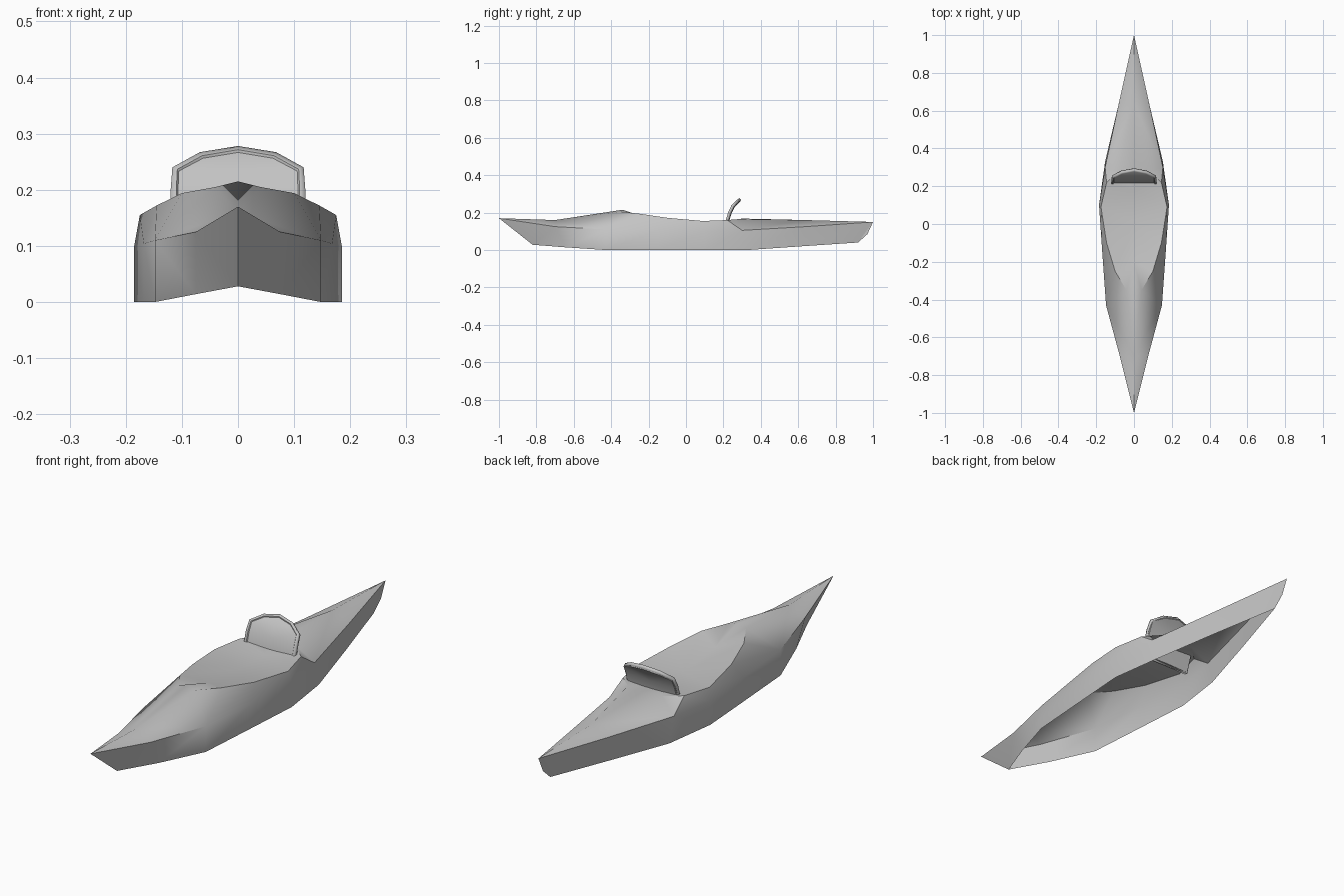
import bpy, bmesh
from math import radians

default_cube = bpy.data.objects.get("Cube")
if default_cube:
    bpy.data.objects.remove(default_cube, do_unlink=True)


def make_material(name, colour):
    material = bpy.data.materials.new(name)
    material.use_nodes = True
    material.diffuse_color = colour
    material.node_tree.nodes["Principled BSDF"].inputs["Base Color"].default_value = colour
    return material


grey = make_material("light grey", (0.55, 0.55, 0.55, 1))


def finish(bm, name, angle):
    mesh = bpy.data.meshes.new(name)
    bm.to_mesh(mesh)
    bm.free()
    mesh.materials.append(grey)
    part = bpy.data.objects.new(name, mesh)
    bpy.context.collection.objects.link(part)
    bpy.ops.object.select_all(action="DESELECT")
    part.select_set(True)
    bpy.context.view_layer.objects.active = part
    bpy.ops.object.shade_smooth_by_angle(angle=radians(angle))
    return part


def mirror_half(bm):
    """Copy the left half across the centre plane and weld the seam."""
    result = bmesh.ops.mirror(bm, geom=bm.verts[:] + bm.edges[:] + bm.faces[:],
                              axis="X", merge_dist=0.0005)
    bmesh.ops.remove_doubles(bm, verts=bm.verts[:], dist=0.0005)
    return result


def add_points(bm, points):
    return [bm.verts.new(point) for point in points]


def add_strip(bm, first, second):
    for a, b, c, d in zip(first, first[1:], second[1:], second):
        bm.faces.new((a, b, c, d))


# Hull lines, bow to stern, left half only
sheer_points = [(0, -1, .17), (.075, -.7, .125), (.148, -.43, .11), (.168, -.15, .104),
                (.185, .1, .1), (.153, .3, .105), (.08, .64, .125), (0, 1, .15)]
bottom_points = [(0, -.82, .028), (.075, -.64, .014), (.148, -.43, 0), (.168, -.15, 0),
                 (.185, .1, 0), (.153, .33, 0), (.08, .62, .02), (0, .92, .04)]
rim_points = [(0, -.34, .215), (.04, -.35, .205), (.1, -.25, .194), (.145, -.1, .172),
              (.175, .09, .155), (.145, .22, .16), (.08, .28, .165), (0, .3, .168)]

# Side walls and deck, open underneath
bm = bmesh.new()
sheer = add_points(bm, sheer_points)
bottom = add_points(bm, bottom_points)
rim = add_points(bm, rim_points)
fore, aft, stern = add_points(bm, [(0, -.7, .16), (0, .64, .16), (0, .97, .085)])
add_strip(bm, bottom, sheer)
bm.faces.new((bottom[-1], stern, sheer[-1]))
add_strip(bm, sheer[2:6], rim[2:6])
for face in [(sheer[0], sheer[1], fore), (fore, sheer[1], sheer[2], rim[1]),
             (fore, rim[1], rim[0]), (sheer[2], rim[2], rim[1]),
             (sheer[5], rim[6], rim[5]), (sheer[5], sheer[6], aft, rim[6]),
             (rim[6], aft, rim[7]), (sheer[6], sheer[7], aft)]:
    bm.faces.new(face)

# Shallow cockpit dish
front, middle, back = add_points(bm, [(0, -.2, .17), (0, .02, .145), (0, .18, .147)])
for face in [(rim[0], rim[1], front), (rim[1], rim[2], front),
             (rim[2], rim[3], middle, front), (rim[3], rim[4], middle),
             (rim[4], rim[5], back, middle), (rim[5], rim[6], back),
             (rim[6], rim[7], back)]:
    bm.faces.new(face)
mirror_half(bm)
bmesh.ops.recalc_face_normals(bm, faces=bm.faces[:])
finish(bm, "hull", 35)

# Leaning seat back: half width, y and z at each level
levels = [(.112, .2, .08), (.12, .213, .16), (.12, .225, .2),
          (.117, .245, .24), (.068, .272, .267)]
bm = bmesh.new()
outer = add_points(bm, levels)
inner = add_points(bm, [(0, y, z) for _, y, z in levels])
add_strip(bm, inner, outer)
top = bm.verts.new((0, .285, .278))
bm.faces.new((inner[-1], top, outer[-1]))
mirror_half(bm)
bmesh.ops.recalc_face_normals(bm, faces=bm.faces[:])
if sum(face.normal.y for face in bm.faces) > 0:
    bmesh.ops.reverse_faces(bm, faces=bm.faces[:])
# Raised lip around the panel
bmesh.ops.inset_region(bm, faces=bm.faces[:], thickness=0.01, use_boundary=True)
panel = [f for f in bm.faces if all(not e.is_boundary for e in f.edges)
         and all(not v.is_boundary for v in f.verts)]
bmesh.ops.inset_region(bm, faces=panel, thickness=0.003, depth=-0.004)
seat_back = finish(bm, "seat_back", 30)
thickness = seat_back.modifiers.new("thickness", "SOLIDIFY")
thickness.thickness = 0.015
thickness.offset = -1
